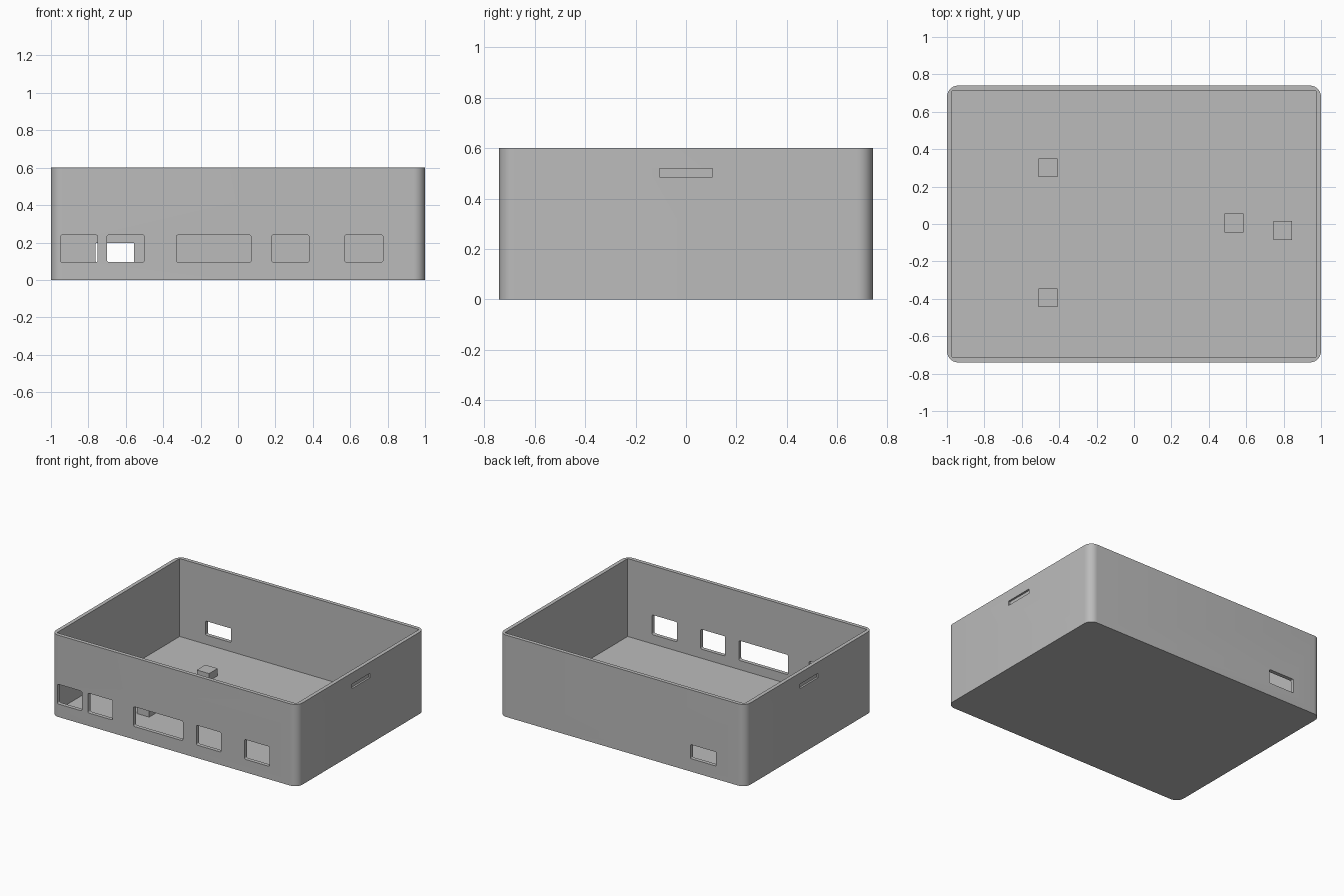
import bpy, bmesh

if "Cube" in bpy.data.objects:
    bpy.data.objects.remove(bpy.data.objects["Cube"])

grey = bpy.data.materials.new("plain grey")
grey.diffuse_color = (0.5, 0.5, 0.5, 1)
grey.use_nodes = True
grey.node_tree.nodes["Principled BSDF"].inputs["Base Color"].default_value = grey.diffuse_color


def block(name, lo, hi, axis=None, radius=0, segments=6):
    """Box between two corners; edges parallel to axis may be rounded."""
    bm = bmesh.new()
    bmesh.ops.create_cube(bm, size=1)
    for v in bm.verts:
        v.co = [(a + b) / 2 + c * (b - a) for a, b, c in zip(lo, hi, v.co)]
    if radius:
        edges = [e for e in bm.edges
                 if abs((e.verts[0].co - e.verts[1].co).normalized()[axis]) > 0.9]
        bmesh.ops.bevel(bm, geom=edges, offset=radius, segments=segments,
                        profile=0.5, affect='EDGES')
    mesh = bpy.data.meshes.new(name)
    bm.to_mesh(mesh)
    bm.free()
    mesh.materials.append(grey)
    obj = bpy.data.objects.new(name, mesh)
    bpy.context.collection.objects.link(obj)
    return obj


X, Y, H, WALL, FLOOR = 1.0, 0.74, 0.6, 0.028, 0.028

# rounded outer case and its cutters
case = block("case", (-X, -Y, 0), (X, Y, H), axis=2, radius=0.06, segments=10)
cutters = [block("cavity_cutter", (-X + WALL, -Y + WALL, FLOOR), (X - WALL, Y - WALL, H + 0.2))]

# connector openings in the front wall
for x0, x1 in ((-0.95, -0.75), (-0.7, -0.5), (-0.33, 0.07), (0.18, 0.38), (0.57, 0.775)):
    cutters.append(block("front_port_cutter", (x0, -Y - 0.05, 0.095), (x1, -Y + 0.05, 0.24),
                         axis=1, radius=0.01, segments=3))

# single opening in the back wall
cutters.append(block("back_port_cutter", (-0.762, Y - 0.05, 0.095), (-0.555, Y + 0.05, 0.198),
                     axis=1, radius=0.006, segments=3))

# shallow latch slots on the outside of both side walls
for s in (-1, 1):
    a, b = sorted((s * (X - 0.014), s * (X + 0.05)))
    cutters.append(block("latch_slot_cutter", (a, -0.105, 0.485), (b, 0.105, 0.518)))

bpy.context.view_layer.objects.active = case
case.select_set(True)
for cutter in cutters:
    mod = case.modifiers.new("cut", 'BOOLEAN')
    mod.operation = 'DIFFERENCE'
    mod.solver = 'EXACT'
    mod.object = cutter
    bpy.ops.object.modifier_apply(modifier=mod.name)
for cutter in cutters:
    bpy.data.objects.remove(cutter)
bpy.ops.object.shade_smooth_by_angle(angle=0.6)

# board standoffs on the floor
for x, y in ((-0.46, 0.30), (-0.46, -0.395), (0.535, 0.005), (0.795, -0.035)):
    block("standoff", (x - 0.05, y - 0.05, FLOOR), (x + 0.05, y + 0.05, 0.082))
